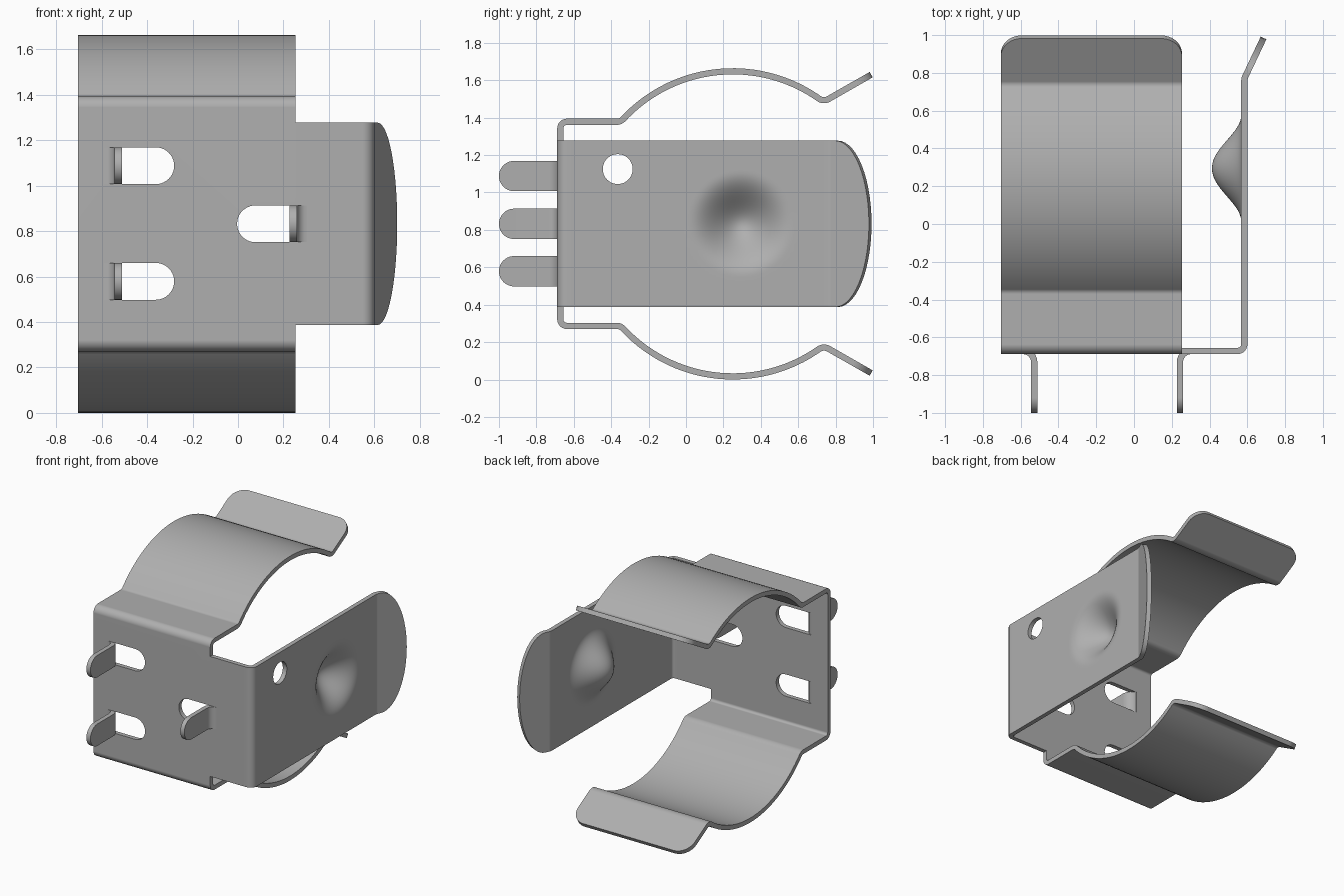
import bpy, bmesh, math
from mathutils import Vector

if "Cube" in bpy.data.objects:
    bpy.data.objects.remove(bpy.data.objects["Cube"])

T = 0.033          # sheet thickness
MID = 0.8323       # height of the symmetry plane
steel = bpy.data.materials.new("dark_steel")
steel.diffuse_color = (0.43, 0.43, 0.43, 1)
steel.use_nodes = True
steel.node_tree.nodes["Principled BSDF"].inputs["Base Color"].default_value = steel.diffuse_color


def fillet(pts, n=6):
    """Polyline from (a, b, radius) corners, with rounded bends."""
    out = [Vector(pts[0][:2])]
    for i in range(1, len(pts) - 1):
        p = Vector(pts[i][:2])
        r = pts[i][2]
        if r == 0:
            out.append(p)
            continue
        u = (Vector(pts[i - 1][:2]) - p).normalized()
        w = (Vector(pts[i + 1][:2]) - p).normalized()
        half = u.angle(w) / 2
        c = p + (u + w).normalized() * (r / math.sin(half))
        start = p + u * (r / math.tan(half)) - c
        turn = math.pi - 2 * half
        sign = 1 if (u.x * w.y - u.y * w.x) < 0 else -1
        for k in range(n + 1):
            a = sign * turn * k / n
            out.append(c + Vector((start.x * math.cos(a) - start.y * math.sin(a),
                                   start.x * math.sin(a) + start.y * math.cos(a))))
    out.append(Vector(pts[-1][:2]))
    return out


def rows_of(path, a, b, step=9, n=14):
    """Rows (point, inset) along a path whose last end is rounded a long, b wide."""
    tip = path[-1]
    u = (tip - path[-2]).normalized()
    path = path[:-1] + [tip - u * a]
    rows = [(path[0], 0)]
    for p, q in zip(path, path[1:]):
        m = max(1, math.ceil((q - p).length / step))
        rows += [(p.lerp(q, k / m), 0) for k in range(1, m + 1)]
    for k in range(1, n + 1):
        th = math.pi / 2 * k / n
        rows.append((tip - u * a * (1 - math.sin(th)), b * (1 - math.cos(th))))
    return rows


def sheet(name, rows, lo, hi, place, cols=1):
    """Strip of sheet metal; place() maps (point, cross position) to 3D."""
    bm = bmesh.new()
    grid = []
    for p, inset in rows:
        l, h = lo + inset, hi - inset
        grid.append([bm.verts.new(place(p, l + (h - l) * k / cols)) for k in range(cols + 1)])
    for r0, r1 in zip(grid, grid[1:]):
        for k in range(cols):
            bm.faces.new((r0[k], r0[k + 1], r1[k + 1], r1[k]))
    bmesh.ops.remove_doubles(bm, verts=bm.verts, dist=1e-5)
    bmesh.ops.recalc_face_normals(bm, faces=bm.faces)
    ob = to_object(name, bm)
    m = ob.modifiers.new("thickness", 'SOLIDIFY')
    m.thickness, m.offset, m.use_even_offset = T, 0, True
    return ob


def to_object(name, bm):
    me = bpy.data.meshes.new(name)
    bm.to_mesh(me)
    bm.free()
    me.materials.append(steel)
    ob = bpy.data.objects.new(name, me)
    bpy.context.collection.objects.link(ob)
    return ob


def cutter(pts, vec):
    bm = bmesh.new()
    f = bm.faces.new([bm.verts.new(p) for p in pts])
    ext = bmesh.ops.extrude_face_region(bm, geom=[f])
    bmesh.ops.translate(bm, vec=vec, verts=[v for v in ext['geom'] if isinstance(v, bmesh.types.BMVert)])
    bmesh.ops.recalc_face_normals(bm, faces=bm.faces)
    ob = to_object("cutter", bm)
    ob.hide_render = True
    return ob


def cut(ob, tool):
    m = ob.modifiers.new("cut", 'BOOLEAN')
    m.operation, m.object, m.solver = 'DIFFERENCE', tool, 'EXACT'


# back plate with both spring arms, one bent strip in the yz plane
R, CY, CZ = 0.80, 0.25, 0.848
a0, a1 = math.radians(-48.5), math.radians(37.3)
corners = [(-0.672, MID, 0), (-0.672, 1.378, 0.035)]
N = 26
for k in range(N + 1):
    a = a0 + (a1 - a0) * k / N
    corners.append((CY + R * math.sin(a), CZ + R * math.cos(a), 0.05 if k in (0, N) else 0))
corners.append((0.99, 1.63, 0))
half = rows_of(fillet(corners), 0.11, 0.11)
lower = [(Vector((p.x, 2 * MID - p.y)), i) for p, i in half[:0:-1]]
body = sheet("back_plate_and_spring_arms", lower + half, -0.705, 0.254,
             lambda p, x: (x, p.x, p.y))


# side plate with pressed dimple and flared rounded end
def side_place(p, z):
    x = p.x
    d = math.hypot(p.y - 0.295, z - MID) / 0.28
    if d < 1 and x > 0.5:
        x -= 0.155 * (1 + math.cos(math.pi * d)) / 2
    return (x, p.y, z)


side_path = fillet([(0.254, -0.672, 0), (0.584, -0.672, 0.035), (0.584, 0.77, 0.06), (0.686, 0.985, 0)])
side = sheet("side_plate", rows_of(side_path, 0.2, 0.445, step=0.02), MID - 0.445, MID + 0.445,
             side_place, cols=56)

# round hole in the side plate
ring = [(0.45, -0.365 + 0.08 * math.cos(a), 1.125 + 0.08 * math.sin(a))
        for a in (math.tau * k / 40 for k in range(40))]
tools = [cutter(ring, (0.3, 0, 0))]
cut(side, tools[0])

# bent-out mounting tabs and the slots they leave
parts = [body, side]
W = 0.081
for name, root, s, z in (("upper_left_tab", -0.572, 1, 1.088), ("lower_left_tab", -0.572, 1, 0.579),
                         ("right_tab", 0.287, -1, MID)):
    path = fillet([(root - s * 0.022, -0.672, 0), (root + s * 0.044, -0.672, 0.06), (root + s * 0.044, -1, 0)])
    parts.append(sheet(name, rows_of(path, W, W), z - W, z + W, lambda p, h: (p.x, p.y, h)))
    end = root + s * 0.21
    slot = [(root, -0.75, z - W)]
    for k in range(21):
        a = math.pi * (k / 20 - 0.5)
        slot.append((end + s * W * math.cos(a), -0.75, z + W * math.sin(a)))
    slot.append((root, -0.75, z + W))
    tool = cutter(slot, (0, 0.15, 0))
    tools.append(tool)
    cut(body, tool)
    if s < 0:
        cut(side, tool)

# bake modifiers, shade smooth with sharp sheet edges
for ob in parts:
    bpy.ops.object.select_all(action='DESELECT')
    bpy.context.view_layer.objects.active = ob
    ob.select_set(True)
    for m in list(ob.modifiers):
        bpy.ops.object.modifier_apply(modifier=m.name)
    bpy.ops.object.shade_smooth_by_angle(angle=math.radians(32))
    ob.modifiers.new("normals", 'WEIGHTED_NORMAL').keep_sharp = True
for tool in tools:
    bpy.data.objects.remove(tool)
